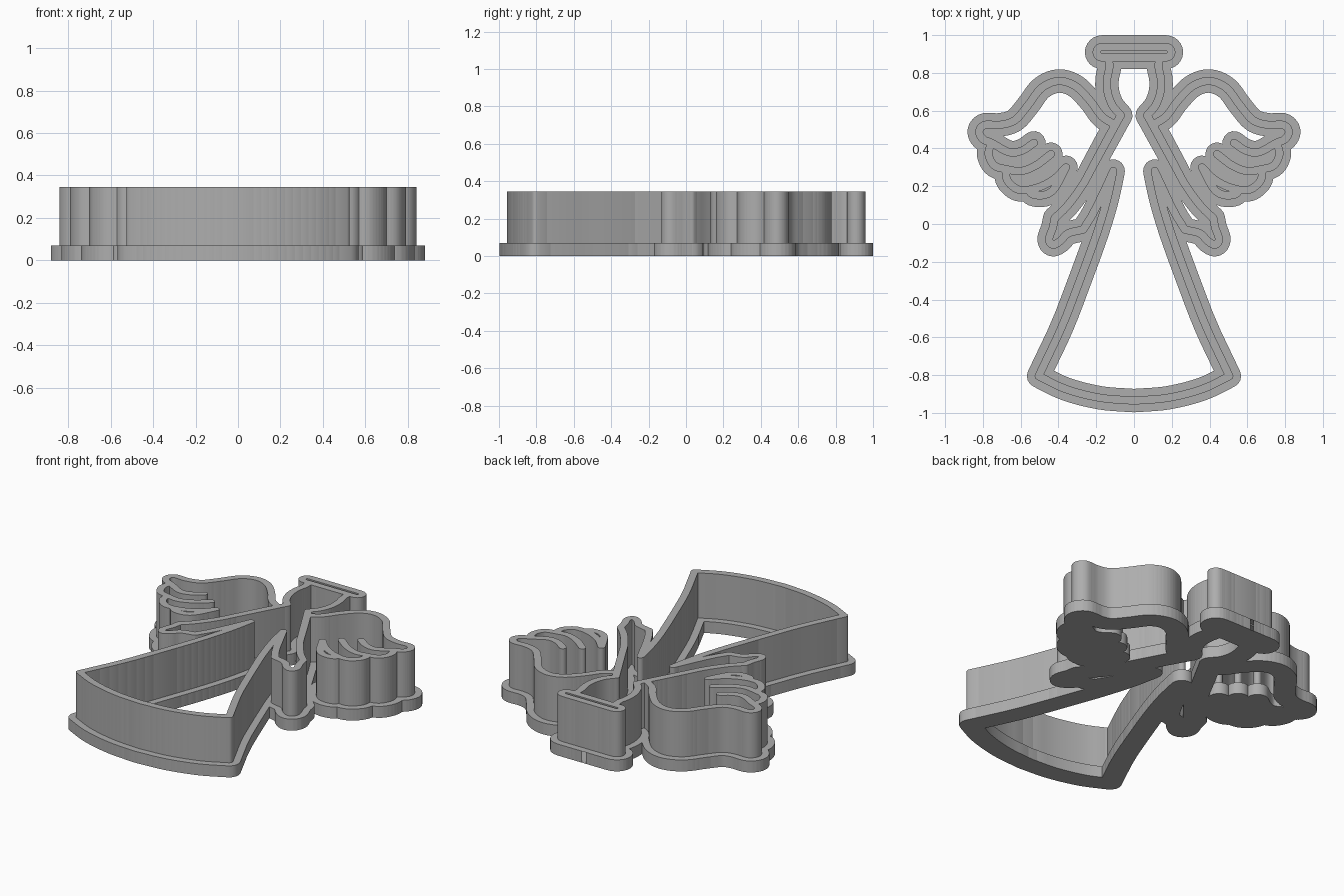
import bpy
import bmesh
import math
from mathutils import Vector
from mathutils.geometry import delaunay_2d_cdt

cube = bpy.data.objects.get("Cube")
if cube:
    bpy.data.objects.remove(cube, do_unlink=True)

WALL_HALF, BASE_HALF = 0.021, 0.062
BASE_TOP, WALL_TOP = 0.07, 0.345

# Centre lines of the +x half; each is a smooth run and corners fall between runs
halo = [(0, .938), (.12, .938), (.18, .935), (.198, .91), (.18, .884), (.12, .882), (0, .882)]
head_side = [(.135, .88), (.13, .83), (.142, .77), (.14, .7), (.115, .63), (.07, .575)]
body_side = [(.07, .575), (.13, .47), (.2, .34), (.27, .21), (.35, .1), (.42, .03)]
wing_top = [(.1, .525), (.17, .57), (.23, .65), (.31, .73), (.4, .757), (.49, .72),
            (.56, .63), (.63, .55), (.71, .525), (.79, .525), (.82, .49), (.8, .45), (.755, .43)]
second_lobe = [(.755, .43), (.77, .37), (.74, .31), (.68, .29)]
third_lobe = [(.68, .29), (.67, .23), (.62, .185), (.56, .18)]
last_lobe = [(.56, .18), (.53, .155), (.47, .155), (.42, .19), (.36, .3)]
upper_feather = [(.755, .43), (.66, .38), (.59, .39), (.53, .43)]
middle_feather = [(.68, .29), (.6, .28), (.52, .31), (.44, .37)]
lower_feather = [(.56, .18), (.49, .2), (.42, .24), (.36, .3)]
hand = [(.42, .03), (.43, -.02), (.45, -.08), (.43, -.11), (.39, -.09), (.35, -.05), (.27, -.03)]
sleeve = [(.27, -.03), (.22, .05), (.16, .17), (.11, .28)]
gown_side = [(.11, .28), (.145, .12), (.2, -.06), (.28, -.28), (.38, -.54), (.505, -.805)]
hem = [(.505, -.805), (.36, -.874), (.18, -.92), (0, -.935)]

half_paths = [halo, head_side, body_side, wing_top, second_lobe, third_lobe, last_lobe,
              upper_feather, middle_feather, lower_feather, hand, sleeve, gown_side, hem]


def smooth(points, steps=5):
    """Catmull-Rom run through the points."""
    p = [Vector(q) for q in points]
    p = [2 * p[0] - p[1]] + p + [2 * p[-1] - p[-2]]
    run = []
    for a, b, c, d in zip(p, p[1:], p[2:], p[3:]):
        for i in range(steps):
            t = i / steps
            run.append(b + (c - a) * t / 2 + (2 * a - 5 * b + 4 * c - d) * t * t / 2
                       + (3 * b - a - 3 * c + d) * t ** 3 / 2)
    return run + [p[-2]]


def capsule(a, b, radius, sides=8):
    """Outline of a round-ended bar from a to b."""
    heading = math.atan2(b.y - a.y, b.x - a.x)
    outline = []
    for centre, start in ((b, heading - math.pi / 2), (a, heading + math.pi / 2)):
        for i in range(sides + 1):
            angle = start + math.pi * i / sides
            outline.append(centre + Vector((math.cos(angle), math.sin(angle))) * radius)
    return outline


def build_band(name, half_width, bottom, top, material):
    """Merge all bars into one flat region, then raise it."""
    verts, faces = [], []
    for path in half_paths:
        for side in (1, -1):
            run = smooth([(x * side, y) for x, y in path])
            for a, b in zip(run, run[1:]):
                bar = capsule(a, b, half_width)
                faces.append(list(range(len(verts), len(verts) + len(bar))))
                verts += bar
    points, _, tris, _, _, owners = delaunay_2d_cdt(verts, [], faces, 0, 1e-5)
    bm = bmesh.new()
    corners = [bm.verts.new((p.x, p.y, bottom)) for p in points]
    for tri, owner in zip(tris, owners):
        if owner:
            bm.faces.new([corners[i] for i in tri])
    bmesh.ops.delete(bm, geom=[v for v in bm.verts if not v.link_faces], context='VERTS')
    bmesh.ops.dissolve_limit(bm, angle_limit=0.03, verts=bm.verts[:], edges=bm.edges[:])
    bmesh.ops.triangulate(bm, faces=bm.faces[:])
    raised = bmesh.ops.extrude_face_region(bm, geom=bm.faces[:], use_keep_orig=True)["geom"]
    bmesh.ops.translate(bm, vec=(0, 0, top - bottom),
                        verts=[g for g in raised if isinstance(g, bmesh.types.BMVert)])
    bmesh.ops.recalc_face_normals(bm, faces=bm.faces[:])
    mesh = bpy.data.meshes.new(name)
    bm.to_mesh(mesh)
    bm.free()
    mesh.materials.append(material)
    obj = bpy.data.objects.new(name, mesh)
    bpy.context.collection.objects.link(obj)
    bpy.ops.object.select_all(action='DESELECT')
    obj.select_set(True)
    bpy.context.view_layer.objects.active = obj
    bpy.ops.object.shade_smooth_by_angle(angle=math.radians(35))


grey = bpy.data.materials.new("plain grey")
grey.use_nodes = True
grey.diffuse_color = (0.42, 0.42, 0.42, 1)
grey.node_tree.nodes["Principled BSDF"].inputs["Base Color"].default_value = grey.diffuse_color

# Broad foot flange and the thin cutting wall standing on it
build_band("base_flange", BASE_HALF, 0, BASE_TOP, grey)
build_band("cutting_wall", WALL_HALF, BASE_TOP - 0.01, WALL_TOP, grey)
